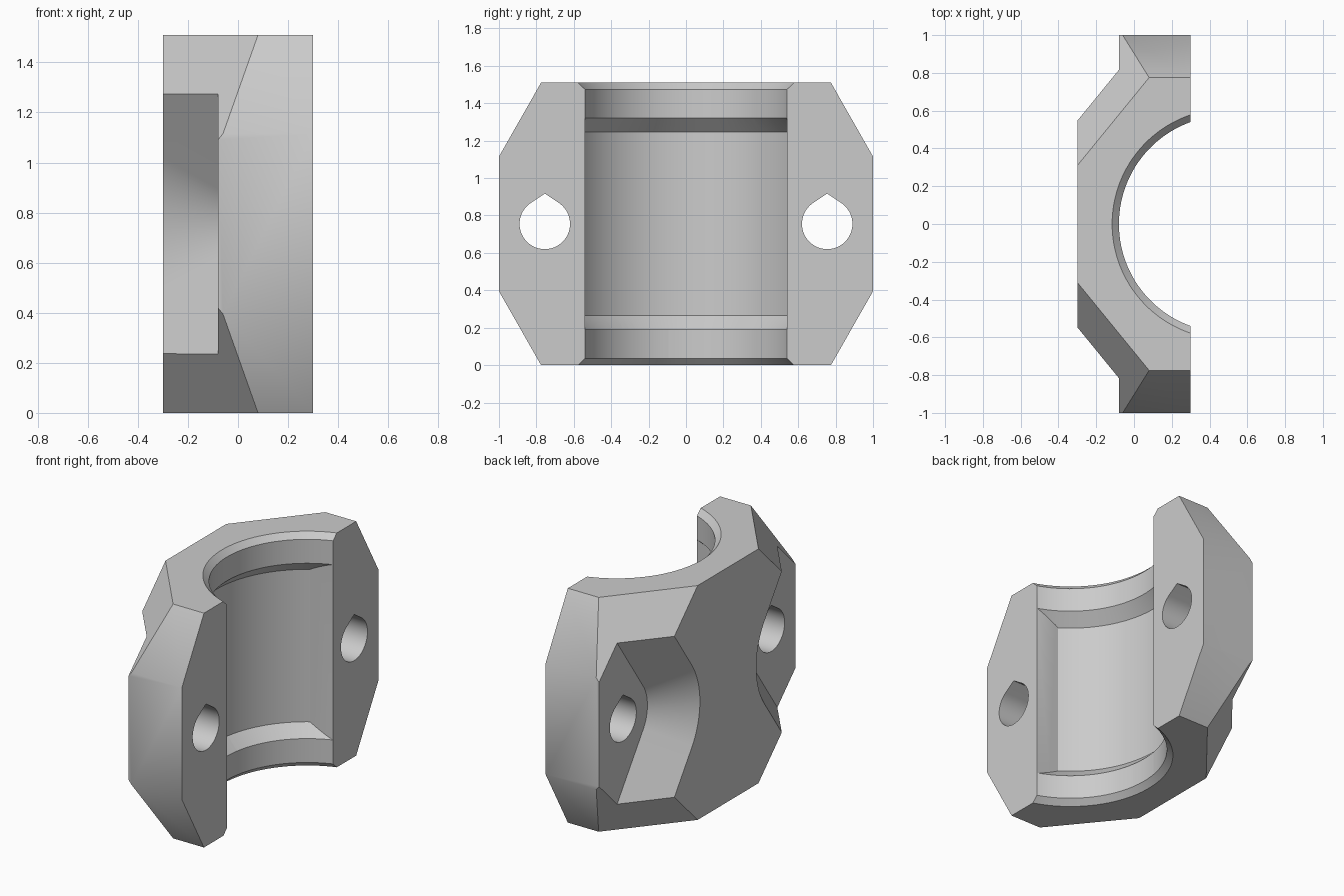
import bpy, bmesh, math
from mathutils import Vector

cube = bpy.data.objects.get("Cube")
if cube:
    bpy.data.objects.remove(cube, do_unlink=True)

HEIGHT = 1.51
MID = HEIGHT / 2
FACE_X = 0.3           # flat mating face
BACK_X = -0.3
FLOOR_X = -0.08        # floor of the bolt pockets
BORE_X = 0.494         # bore axis
BORE_R = 0.574
BOLT_Y = 0.755

grey = bpy.data.materials.new("light grey")
grey.use_nodes = True
grey.diffuse_color = (0.6, 0.6, 0.6, 1)
grey.node_tree.nodes["Principled BSDF"].inputs["Base Color"].default_value = (0.6, 0.6, 0.6, 1)


def clip(bm, point, normal):
    """Slice off everything on the normal side of a plane and cap it."""
    cut = bmesh.ops.bisect_plane(bm, geom=bm.verts[:] + bm.edges[:] + bm.faces[:], dist=1e-6,
                                 plane_co=point, plane_no=normal, clear_outer=True)
    edges = [e for e in cut["geom_cut"] if isinstance(e, bmesh.types.BMEdge)]
    bmesh.ops.contextual_create(bm, geom=edges)


def loft(name, rings, clips=()):
    """Closed solid through a stack of matching rings."""
    bm = bmesh.new()
    loops = [[bm.verts.new(p) for p in ring] for ring in rings]
    n = len(loops[0])
    for a, b in zip(loops, loops[1:]):
        for i in range(n):
            j = (i + 1) % n
            bm.faces.new((a[i], a[j], b[j], b[i]))
    bm.faces.new(loops[0][::-1])
    bm.faces.new(loops[-1])
    for point, normal in clips:
        clip(bm, point, normal)
    bmesh.ops.recalc_face_normals(bm, faces=bm.faces)
    mesh = bpy.data.meshes.new(name)
    bm.to_mesh(mesh)
    bm.free()
    ob = bpy.data.objects.new(name, mesh)
    bpy.context.collection.objects.link(ob)
    mesh.materials.append(grey)
    return ob


def lathe(name, profile, clips=(), sides=96):
    """Turn (radius, z) pairs around the bore axis."""
    turn = [math.tau * (i + 0.5) / sides for i in range(sides)]
    return loft(name, [[(BORE_X + r * math.cos(t), r * math.sin(t), z) for t in turn]
                       for r, z in profile], clips)


# Body: octagonal block with four sloping corner cuts at the back
quarter = [(1, 0.36), (0.775, MID)]
octagon = ([(y, MID + z) for y, z in quarter] + [(-y, MID + z) for y, z in quarter[::-1]]
           + [(-y, MID - z) for y, z in quarter] + [(y, MID - z) for y, z in quarter[::-1]])
corners = [(Vector((0.08, sy * 0.775, MID + sz * MID)), Vector((-0.654, sy * 0.534, sz * 0.536)))
           for sy in (1, -1) for sz in (1, -1)]
body = loft("clamp_half", [[(x, y, z) for y, z in octagon] for x in (BACK_X, FACE_X)], corners)

# Bore with chamfered mouths
lead = 0.036
cutters = [lathe("bore_cutter", [(BORE_R + lead + 0.1, -0.1), (BORE_R, lead),
                                 (BORE_R, HEIGHT - lead), (BORE_R + lead + 0.1, HEIGHT + 0.1)])]

# Wider recess in the middle of the bore, with flat side walls
step = 0.074
low, wall = 0.19, 0.5395
cutters.append(lathe("recess_cutter",
                     [(BORE_R - 0.04, low - 0.04), (BORE_R + step, low + step),
                      (BORE_R + step, HEIGHT - low - step), (BORE_R - 0.04, HEIGHT - low + 0.04)],
                     [(Vector((0, s * wall, 0)), Vector((0, s, 0))) for s in (1, -1)]))


def pocket_ring(x, r, side):
    """Rounded wedge around the bolt, opening outwards."""
    a = math.radians(35)
    arc = [(-r * math.cos(t), r * math.sin(t)) for t in [a * i / 12 for i in range(-12, 13)]]
    reach = 1.5
    out_y, out_z = reach * math.sin(a), reach * math.cos(a)
    pts = [(arc[0][0] + out_y, arc[0][1] - out_z)] + arc + [(arc[-1][0] + out_y, arc[-1][1] + out_z)]
    return [(x, side * (BOLT_Y + y), MID + z) for y, z in pts]


def bolt_ring(x, side, r=0.135, peak=0.162):
    """Teardrop outline with its point upwards."""
    a = math.acos(r / peak)
    n = 40
    turn = [a + (math.tau - 2 * a) * i / n for i in range(n + 1)]
    pts = [(0, peak)] + [(r * math.sin(t), r * math.cos(t)) for t in turn]
    return [(x, side * BOLT_Y + y, MID + z) for y, z in pts]


# Bolt pockets and bolt holes on both sides
for side, word in ((1, "back"), (-1, "front")):
    flare = 0.3
    cutters.append(loft(word + "_pocket_cutter", [pocket_ring(FLOOR_X, 0.248, side),
                                                  pocket_ring(FLOOR_X - flare, 0.248 + flare, side)]))
    cutters.append(loft(word + "_bolt_cutter", [bolt_ring(-0.5, side), bolt_ring(0.5, side)]))

bpy.ops.object.select_all(action="DESELECT")
bpy.context.view_layer.objects.active = body
body.select_set(True)
for cutter in cutters:
    cutter.hide_render = True
    mod = body.modifiers.new(cutter.name, "BOOLEAN")
    mod.operation = "DIFFERENCE"
    mod.solver = "EXACT"
    mod.object = cutter
    bpy.ops.object.modifier_apply(modifier=mod.name)
for cutter in cutters:
    bpy.data.objects.remove(cutter, do_unlink=True)

bpy.ops.object.shade_smooth_by_angle(angle=math.radians(30))
